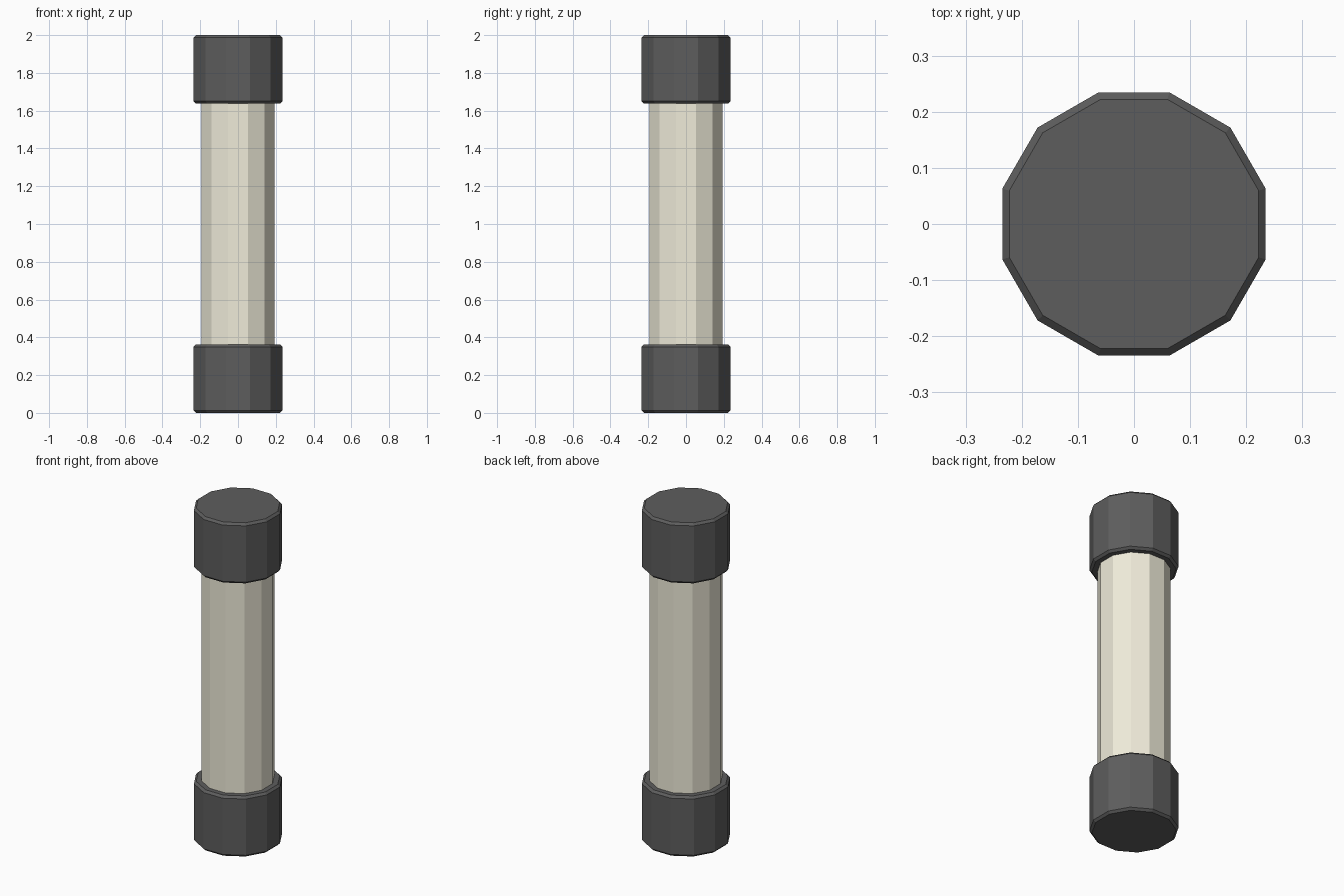
import bpy
from math import radians, cos, sin

if "Cube" in bpy.data.objects:
    bpy.data.objects.remove(bpy.data.objects["Cube"])

SIDES = 12


def material(name, color):
    mat = bpy.data.materials.new(name)
    mat.diffuse_color = (*color, 1.0)
    mat.use_nodes = True
    mat.node_tree.nodes["Principled BSDF"].inputs["Base Color"].default_value = mat.diffuse_color
    return mat


def faceted_solid(name, profile, mat):
    """Closed 12-sided solid from (radius, z) rings, flat sides facing the axes."""
    verts = []
    for r, z in profile:
        for i in range(SIDES):
            a = radians(15 + 360 * i / SIDES)
            verts.append((r * cos(a), r * sin(a), z))
    faces = [tuple(reversed(range(SIDES)))]
    for k in range(len(profile) - 1):
        for i in range(SIDES):
            j = (i + 1) % SIDES
            b, t = k * SIDES, (k + 1) * SIDES
            faces.append((b + i, b + j, t + j, t + i))
    faces.append(tuple(range(len(verts) - SIDES, len(verts))))
    mesh = bpy.data.meshes.new(name)
    mesh.from_pydata(verts, [], faces)
    mesh.materials.append(mat)
    obj = bpy.data.objects.new(name, mesh)
    bpy.context.collection.objects.link(obj)
    return obj


dark = material("dark_grey", (0.11, 0.11, 0.11))
cream = material("cream", (0.87, 0.84, 0.70))

# Central tube, seated inside both caps
faceted_solid("tube", [(0.2, 0.3), (0.2, 1.7)], cream)

# Chamfered end caps
R, C, H = 0.243, 0.013, 0.363
for name, z in (("bottom_cap", 0.0), ("top_cap", 2.0 - H)):
    faceted_solid(name, [(R - C, z), (R, z + C), (R, z + H - C), (R - C, z + H)], dark)
